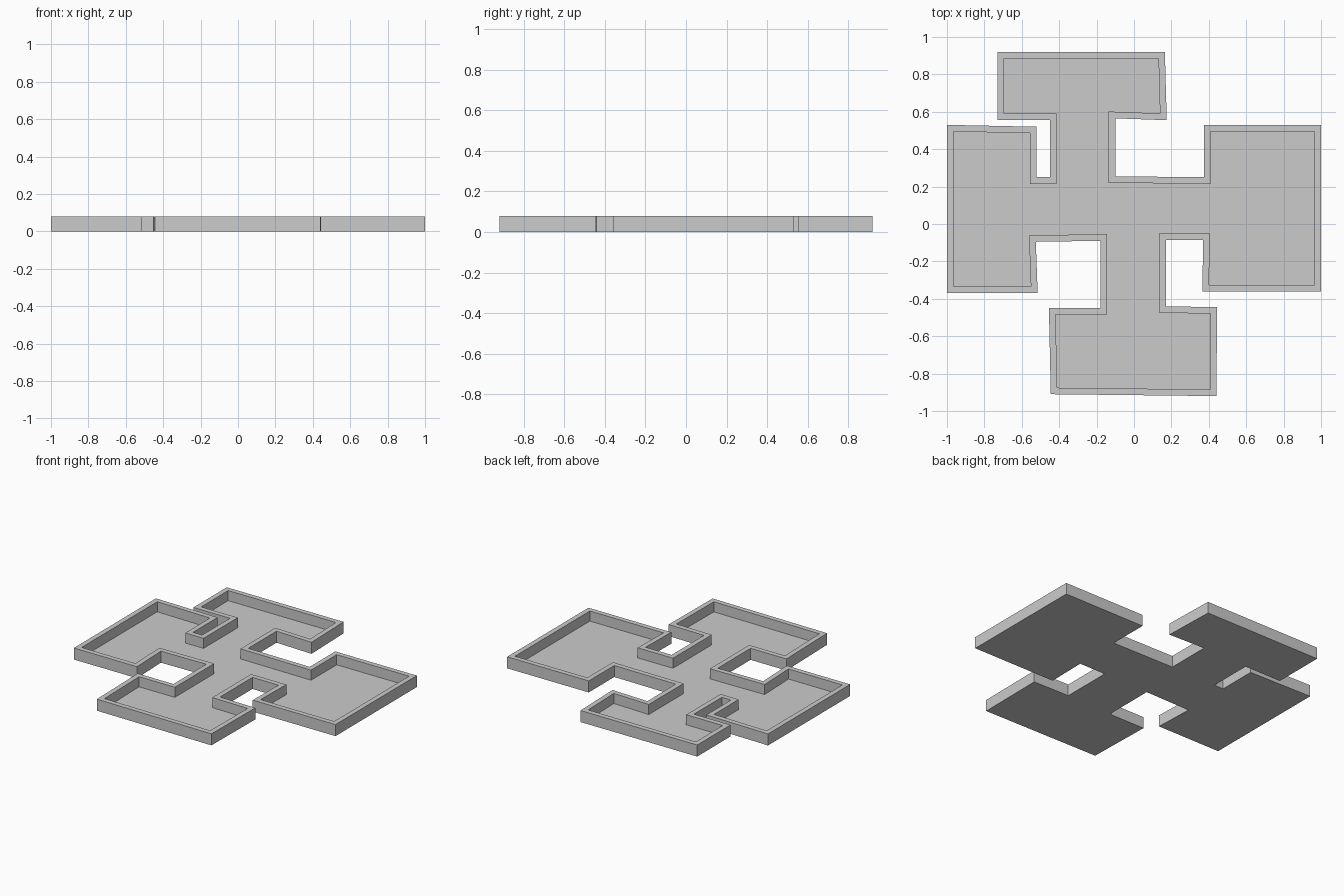
import bpy
import bmesh

HEIGHT = 0.08     # full height of the rim
FLOOR = 0.01      # thickness of the tray floor
RIM = 0.035       # width of the rim

# Start clean
default_cube = bpy.data.objects.get("Cube")
if default_cube:
    bpy.data.objects.remove(default_cube, do_unlink=True)


def make_material(name, rgb):
    material = bpy.data.materials.new(name)
    material.use_nodes = True
    colour = (*rgb, 1.0)
    material.diffuse_color = colour
    shader = material.node_tree.nodes["Principled BSDF"]
    shader.inputs["Base Color"].default_value = colour
    return material


# Outline of the four hammer-headed arms, clockwise, split by arm
back_arm = [(-.45, .25), (-.45, .555), (-.73, .555), (-.73, .92),
            (.165, .92), (.175, .555), (-.10, .565), (-.10, .255)]
left_arm = [(.375, .25), (.375, .53), (1, .53), (1, -.36),
            (.365, -.36), (.37, -.085)]
front_arm = [(.17, -.085), (.17, -.44), (.445, -.445), (.44, -.92),
             (-.445, -.91), (-.455, -.45), (-.18, -.45), (-.18, -.09)]
right_arm = [(-.525, -.095), (-.515, -.37), (-1, -.37), (-1, .53),
             (-.52, .52), (-.52, .25)]
outline = back_arm + left_arm + front_arm + right_arm


def build_tray(name, points, material):
    bm = bmesh.new()
    # Solid slab
    base = bm.faces.new([bm.verts.new((x, y, 0)) for x, y in points])
    bm.normal_update()
    if base.normal.z < 0:
        base.normal_flip()
    raised = bmesh.ops.extrude_face_region(bm, geom=[base], use_keep_orig=True)
    top_verts = [v for v in raised["geom"] if isinstance(v, bmesh.types.BMVert)]
    bmesh.ops.translate(bm, verts=top_verts, vec=(0, 0, HEIGHT))
    bmesh.ops.recalc_face_normals(bm, faces=bm.faces[:])

    # Inset the rim, then sink the floor with vertical inner walls
    top = max(bm.faces, key=lambda f: f.calc_center_median().z)
    bmesh.ops.inset_region(bm, faces=[top], thickness=RIM, use_even_offset=True)
    sunk = bmesh.ops.extrude_discrete_faces(bm, faces=[top])["faces"][0]
    rim_edges = [e for e in bm.edges if e.is_boundary and e not in set(sunk.edges)]
    for v in sunk.verts:
        v.co.z = FLOOR
    bmesh.ops.bridge_loops(bm, edges=rim_edges + list(sunk.edges))
    bmesh.ops.recalc_face_normals(bm, faces=bm.faces[:])

    mesh = bpy.data.meshes.new(name)
    bm.to_mesh(mesh)
    bm.free()
    mesh.materials.append(material)
    tray = bpy.data.objects.new(name, mesh)
    bpy.context.collection.objects.link(tray)
    return tray


grey = make_material("light grey", (0.6, 0.6, 0.6))
build_tray("rimmed_tray", outline, grey)
